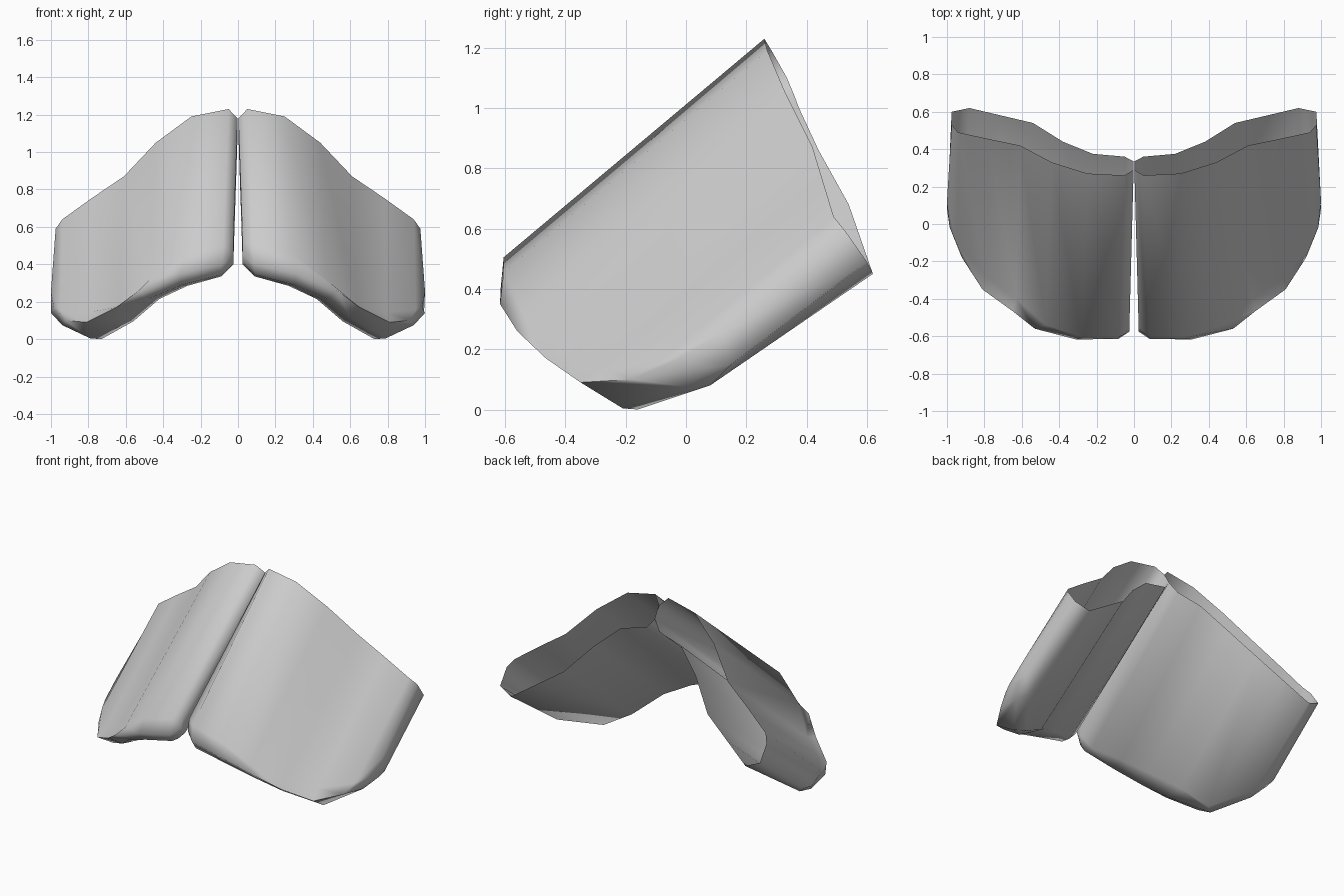
import bpy, bmesh

# Rim of the open back end, from the middle seam outwards: (x, y, z)
RIM_TOP = [(.002, .29, 1.18), (.05, .26, 1.23), (.25, .27, 1.19), (.44, .33, 1.05),
           (.61, .42, .87), (.78, .455, .755), (.94, .49, .64), (.975, .53, .59)]
RIM_LOW = [(.002, .335, 1.10), (.05, .36, 1.04), (.22, .375, 1.0), (.38, .44, .86),
           (.54, .54, .68), (.71, .58, .565), (.88, .62, .45), (.975, .60, .49)]
# Rounded closed front end: where the upper skin stops, nose, chin, where the lower skin starts
TOP = [(.025, -.56, .52), (.08, -.605, .505), (.28, -.605, .455), (.47, -.54, .32),
       (.63, -.40, .19), (.79, -.28, .145), (.95, -.10, .155), (1.0, .12, .255)]
NOSE = [(.025, -.575, .45), (.085, -.615, .40), (.31, -.617, .35), (.53, -.56, .26),
        (.65, -.465, .17), (.81, -.35, .09), (.92, -.18, .10), (.985, -.02, .17)]
CHIN = [(.025, -.56, .41), (.09, -.58, .345), (.30, -.56, .29), (.48, -.50, .215),
        (.60, -.38, .115), (.79, -.21, .004), (.94, .0, .075), (1.0, .08, .14)]
LOW = [(.025, -.53, .40), (.09, -.51, .335), (.27, -.44, .285), (.42, -.36, .215),
       (.56, -.22, .095), (.73, -.16, .0), (.91, .08, .08), (.995, .15, .15)]


def wing(name, side):
    """Hollow curved plate: strips wrapped round the front end, open at the back."""
    bm = bmesh.new()
    cols = [[bm.verts.new((side * x, y, z)) for x, y, z in pts]
            for pts in zip(RIM_TOP, TOP, NOSE, CHIN, LOW, RIM_LOW)]
    for a, b in zip(cols, cols[1:]):
        for i in range(5):
            quad = (a[i], a[i + 1], b[i + 1], b[i])
            bm.faces.new(quad if side > 0 else quad[::-1])
    # inner and outer side walls
    for c, flip in ((cols[0], side > 0), (cols[-1], side < 0)):
        for ids in ((0, 5, 4, 1), (1, 4, 3, 2)):
            face = [c[i] for i in ids]
            bm.faces.new(face if flip else face[::-1])
    me = bpy.data.meshes.new(name)
    bm.to_mesh(me)
    bm.free()
    ob = bpy.data.objects.new(name, me)
    bpy.context.collection.objects.link(ob)
    bpy.ops.object.select_all(action='DESELECT')
    bpy.context.view_layer.objects.active = ob
    ob.select_set(True)
    bpy.ops.object.shade_smooth_by_angle(angle=1.5)
    return ob


# Mirrored pair of plates
wing("right_wing_plate", 1)
wing("left_wing_plate", -1)
